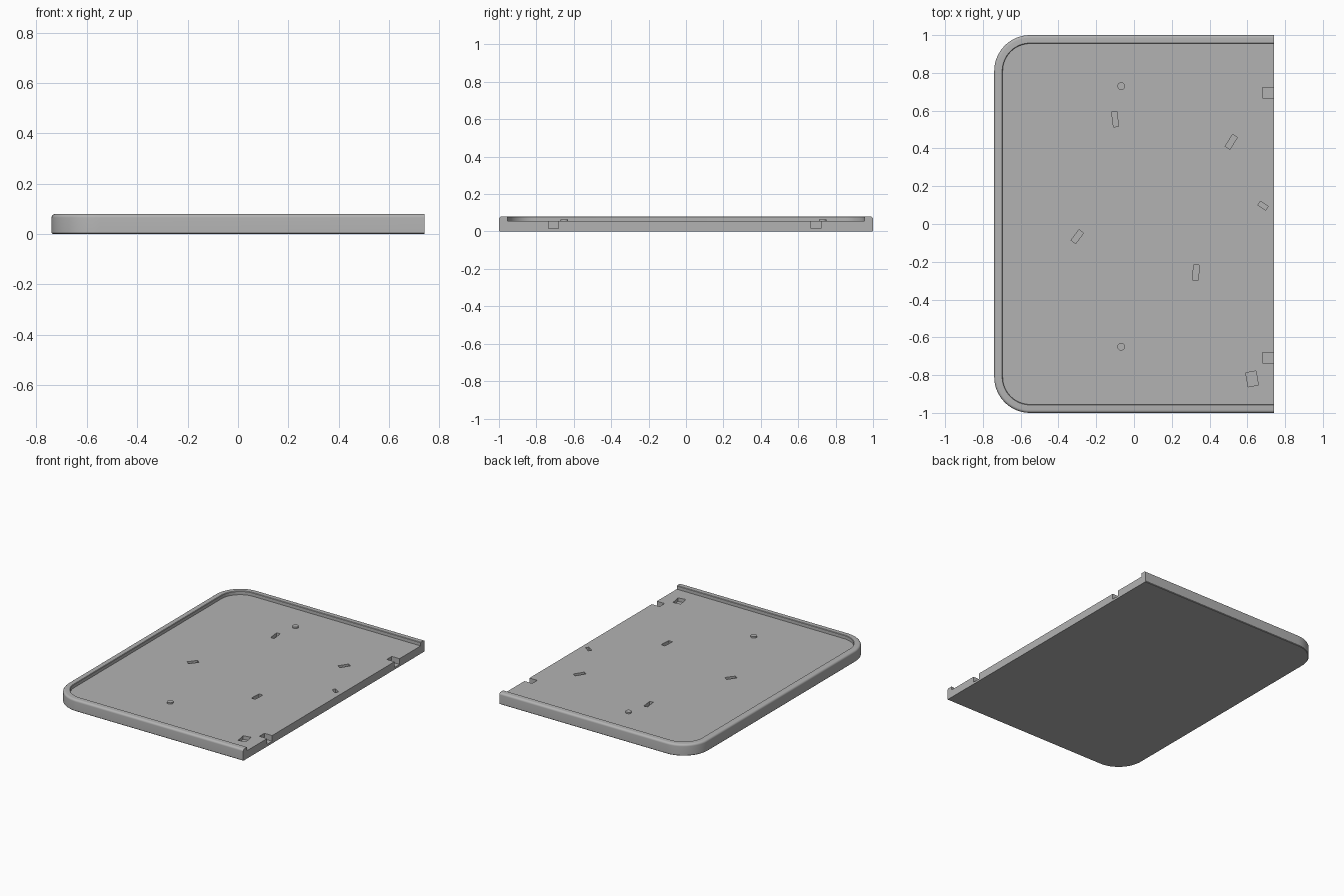
import bpy, bmesh, math
from mathutils import Matrix, Vector

if "Cube" in bpy.data.objects:
    bpy.data.objects.remove(bpy.data.objects["Cube"])

HALF_X, HALF_Y, TOP, FLOOR, RADIUS = 0.74, 1.0, 0.08, 0.055, 0.19

grey = bpy.data.materials.new("plain grey")
grey.use_nodes = True
colour = (0.45, 0.45, 0.45, 1)
grey.diffuse_color = colour
grey.node_tree.nodes["Principled BSDF"].inputs["Base Color"].default_value = colour


def make_object(name, bm):
    bmesh.ops.recalc_face_normals(bm, faces=bm.faces)
    mesh = bpy.data.meshes.new(name)
    bm.to_mesh(mesh)
    bm.free()
    mesh.materials.append(grey)
    obj = bpy.data.objects.new(name, mesh)
    bpy.context.collection.objects.link(obj)
    return obj


def outline(inset, z, steps=16):
    """U-shaped outline with two rounded corners and an open +x end."""
    r = RADIUS - inset
    cx, cy = RADIUS - HALF_X, HALF_Y - RADIUS
    pts = [Vector((HALF_X, HALF_Y - inset, z))]
    for sign, start in ((1, 90), (-1, 180)):
        for i in range(steps + 1):
            a = math.radians(start + 90 * i / steps)
            pts.append(Vector((cx + r * math.cos(a), sign * cy + r * math.sin(a), z)))
    pts.append(Vector((HALF_X, inset - HALF_Y, z)))
    return pts


# Tray body: rounded rim profile swept around the outline
profile = [(0.004, 0), (0, 0.004)]
bevel = 0.015
for i in range(7):
    a = math.radians(90 * i / 6)
    profile.append((bevel * (1 - math.cos(a)), TOP - bevel * (1 - math.sin(a))))
profile += [(0.042, TOP), (0.045, TOP - 0.003), (0.045, FLOOR)]

bm = bmesh.new()
rings = [[bm.verts.new(p) for p in outline(*step)] for step in profile]
for low, high in zip(rings, rings[1:]):
    for i in range(len(low) - 1):
        bm.faces.new((low[i], low[i + 1], high[i + 1], high[i]))
bm.faces.new(rings[0])
bm.faces.new(rings[-1])
bm.faces.new([r[0] for r in rings] + [r[-1] for r in reversed(rings)])
tray = make_object("tray", bm)

# Recesses: x, y, width, length, turn in degrees, bottom height
recesses = [
    (-0.10, 0.555, 0.027, 0.08, 7, 0.03),
    (0.515, 0.435, 0.03, 0.075, -33, 0.03),
    (0.683, 0.097, 0.025, 0.05, 57, 0.03),
    (-0.30, -0.067, 0.03, 0.07, -37, 0.03),
    (0.328, -0.257, 0.03, 0.08, -3, 0.03),
    (0.625, -0.82, 0.055, 0.075, 10, 0.03),
    (0.73, 0.695, 0.10, 0.055, 0, 0.015),
    (0.73, -0.708, 0.10, 0.055, 0, 0.015),
]
bm = bmesh.new()
for x, y, width, length, turn, bottom in recesses:
    height = 0.1
    place = (Matrix.Translation((x, y, bottom + height / 2))
             @ Matrix.Rotation(math.radians(turn), 4, "Z")
             @ Matrix.Diagonal((width, length, height, 1)))
    bmesh.ops.create_cube(bm, size=1, matrix=place)
cutter = make_object("recess_cutter", bm)
cutter.hide_render = True

cut = tray.modifiers.new("recesses", "BOOLEAN")
cut.operation, cut.solver, cut.object = "DIFFERENCE", "EXACT", cutter
bpy.context.view_layer.objects.active = tray
bpy.ops.object.select_all(action="DESELECT")
tray.select_set(True)
bpy.ops.object.modifier_apply(modifier=cut.name)
bpy.data.objects.remove(cutter)

# Raised round pegs on the floor
pegs = []
for name, y in (("back_peg", 0.73), ("front_peg", -0.65)):
    bm = bmesh.new()
    bmesh.ops.create_cone(bm, cap_ends=True, segments=32, radius1=0.02, radius2=0.02,
                          depth=0.02, matrix=Matrix.Translation((-0.068, y, FLOOR)))
    pegs.append(make_object(name, bm))

for obj in [tray] + pegs:
    obj.select_set(True)
bpy.ops.object.shade_smooth_by_angle(angle=math.radians(30))
